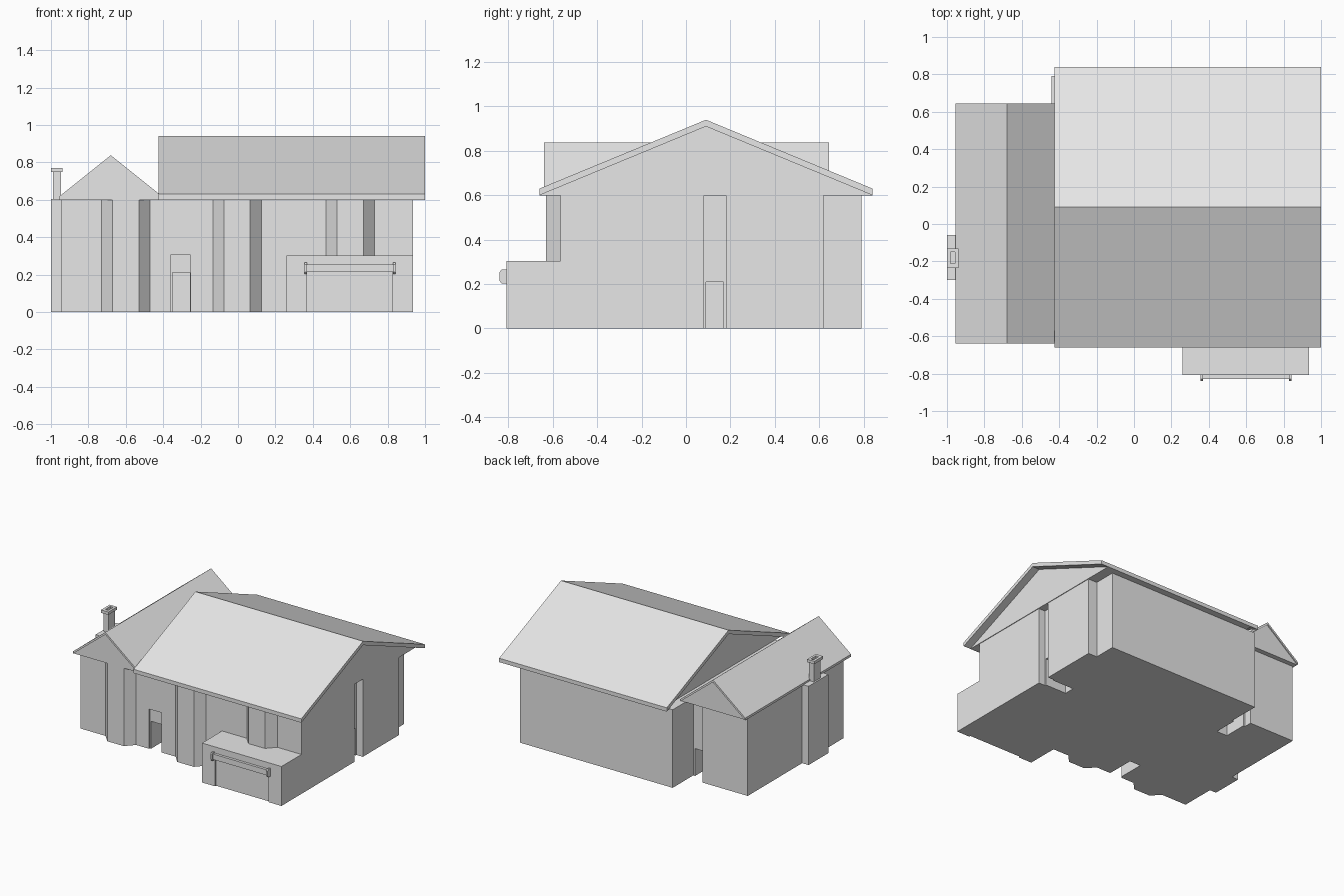
import bpy
import bmesh

old = bpy.data.objects.get("Cube")
if old:
    bpy.data.objects.remove(old)

grey = bpy.data.materials.new("plain_grey")
grey.use_nodes = True
grey.diffuse_color = (0.8, 0.8, 0.8, 1)
grey.node_tree.nodes["Principled BSDF"].inputs["Base Color"].default_value = (0.8, 0.8, 0.8, 1)


def prism(name, points, axis, lo, hi):
    """Extrude a 2D profile along the x, y or z axis."""
    place = {"x": lambda a, b, t: (t, a, b),
             "y": lambda a, b, t: (a, t, b),
             "z": lambda a, b, t: (a, b, t)}[axis]
    bm = bmesh.new()
    rings = [[bm.verts.new(place(a, b, t)) for a, b in points] for t in (lo, hi)]
    n = len(points)
    for ring in rings:
        bm.faces.new(ring)
    for i in range(n):
        j = (i + 1) % n
        bm.faces.new((rings[0][i], rings[0][j], rings[1][j], rings[1][i]))
    bmesh.ops.recalc_face_normals(bm, faces=bm.faces)
    mesh = bpy.data.meshes.new(name)
    bm.to_mesh(mesh)
    bm.free()
    mesh.materials.append(grey)
    obj = bpy.data.objects.new(name, mesh)
    bpy.context.collection.objects.link(obj)
    return obj


def box(name, x, y, z):
    corners = [(x[0], y[0]), (x[1], y[0]), (x[1], y[1]), (x[0], y[1])]
    return prism(name, corners, "z", *z)


def cut(obj, x, y, z):
    """Carve a box out of an object."""
    cutter = box("cutter", x, y, z)
    cutter.hide_render = True
    mod = obj.modifiers.new("opening", "BOOLEAN")
    mod.operation = "DIFFERENCE"
    mod.solver = "EXACT"
    mod.object = cutter
    bpy.context.view_layer.objects.active = obj
    bpy.ops.object.modifier_apply(modifier=mod.name)
    bpy.data.objects.remove(cutter)


def gable_roof(name, axis, centre, half, ridge, thick, ends, inset):
    """Bent roof slab with a recessed gable filling below it."""
    eave = 0.60
    left, right = centre - half, centre + half
    under = [(left, eave), (centre, ridge - thick), (right, eave)]
    over = [(a, b + thick) for a, b in reversed(under)]
    prism(name + "_slab", under + over, axis, *ends)
    prism(name + "_gable", under, axis, ends[0] + inset, ends[1] - inset)


def bay(name, x, z):
    prism(name, [(x - 0.13, -0.56), (x - 0.13, -0.565), (x - 0.07, -0.63),
                 (x + 0.07, -0.63), (x + 0.13, -0.565), (x + 0.13, -0.56)], "z", *z)


# Walls with side recess, stepped rear corner and rear porch recess
footprint = [(-0.945, -0.565), (0.935, -0.565), (0.935, 0.08), (0.88, 0.08),
             (0.88, 0.18), (0.935, 0.18), (0.935, 0.62), (0.86, 0.62),
             (0.86, 0.79), (-0.44, 0.79), (-0.44, 0.54), (-0.56, 0.54),
             (-0.56, 0.60), (-0.945, 0.60)]
walls = prism("walls", footprint, "z", 0, 0.60)

# Doorways
cut(walls, (-0.36, -0.255), (-0.70, -0.555), (-0.1, 0.305))
cut(walls, (-0.35, -0.257), (-0.70, -0.35), (-0.1, 0.21))
cut(walls, (0.70, 0.90), (0.09, 0.17), (-0.1, 0.21))
cut(walls, (-0.545, -0.455), (0.36, 0.56), (-0.1, 0.21))

# Bay projections
bay("left_bay", -0.60, (0, 0.60))
bay("middle_bay", -0.005, (0, 0.60))
bay("upper_bay", 0.60, (0.30, 0.60))

# Garage with inset door and roller housing
garage = box("garage", (0.26, 0.935), (-0.808, -0.56), (0, 0.303))
cut(garage, (0.37, 0.825), (-0.90, -0.796), (-0.1, 0.215))
box("roller_housing", (0.365, 0.83), (-0.828, -0.79), (0.213, 0.255))
for side, x in (("right", 0.355), ("left", 0.828)):
    cap = [(-0.80, 0.203), (-0.83, 0.203), (-0.84, 0.214),
           (-0.84, 0.254), (-0.83, 0.265), (-0.80, 0.265)]
    prism(side + "_roller_cap", cap, "x", x, x + 0.013)

# Roofs
gable_roof("main_roof", "x", 0.09, 0.75, 0.94, 0.03, (-0.425, 1.0), 0.06)
gable_roof("wing_roof", "y", -0.68, 0.275, 0.838, 0.018, (-0.64, 0.645), 0.008)

# Chimney
box("chimney_base", (-1.0, -0.94), (-0.30, -0.06), (0, 0.605))
stack = box("chimney_stack", (-0.988, -0.947), (-0.222, -0.14), (0.60, 0.75))
top = box("chimney_cap", (-1.0, -0.938), (-0.235, -0.13), (0.748, 0.77))
for part in (stack, top):
    cut(part, (-0.98, -0.956), (-0.212, -0.15), (0.70, 0.80))
